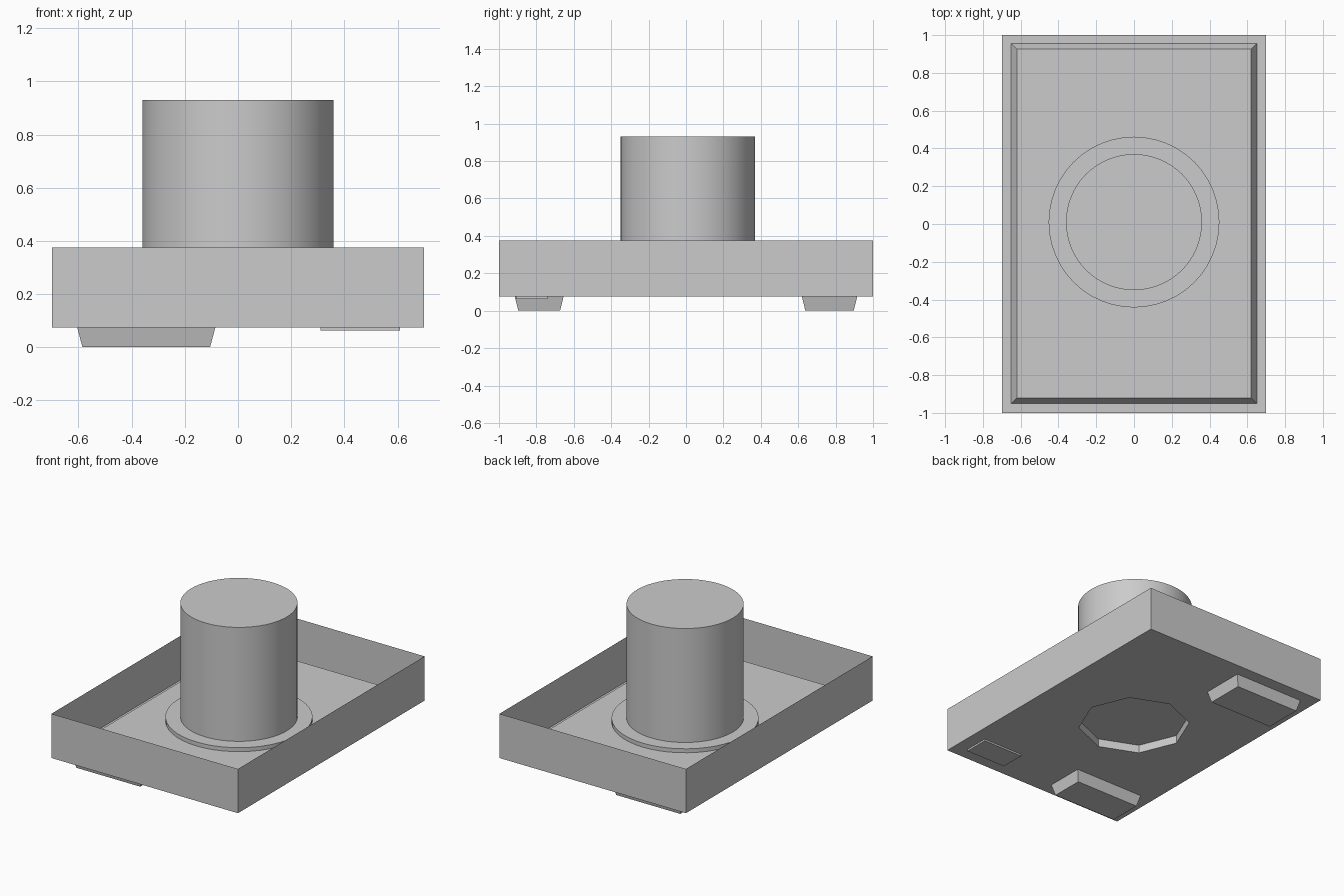
import bpy
import bmesh
import math

cube = bpy.data.objects.get("Cube")
if cube:
    bpy.data.objects.remove(cube, do_unlink=True)

# One plain grey for the whole model
GREY = (0.6, 0.6, 0.6, 1.0)
grey = bpy.data.materials.new("plain_grey")
grey.use_nodes = True
grey.diffuse_color = GREY
grey.node_tree.nodes["Principled BSDF"].inputs["Base Color"].default_value = GREY


def finish(name, bm, smooth=False):
    bmesh.ops.recalc_face_normals(bm, faces=bm.faces)
    mesh = bpy.data.meshes.new(name)
    bm.to_mesh(mesh)
    bm.free()
    mesh.materials.append(grey)
    obj = bpy.data.objects.new(name, mesh)
    bpy.context.collection.objects.link(obj)
    if smooth:
        bpy.ops.object.select_all(action="DESELECT")
        obj.select_set(True)
        bpy.context.view_layer.objects.active = obj
        bpy.ops.object.shade_smooth_by_angle(angle=math.radians(30))
    return obj


def rectangle(x0, x1, y0, y1, z):
    return [(x0, y0, z), (x1, y0, z), (x1, y1, z), (x0, y1, z)]


def polygon(radius, sides, z, y=0.0):
    step = 2 * math.pi / sides
    return [(radius * math.cos(i * step), y + radius * math.sin(i * step), z)
            for i in range(sides)]


def loop(bm, points):
    """Closed ring of vertices and edges."""
    verts = [bm.verts.new(p) for p in points]
    edges = [bm.edges.new((v, verts[i - 1])) for i, v in enumerate(verts)]
    return verts, edges


def skin(bm, lower, upper):
    """Side faces between two rings of equal length."""
    for i in range(len(lower)):
        bm.faces.new((lower[i - 1], lower[i], upper[i], upper[i - 1]))


def prism(name, lower, upper, cap_lower=True, smooth=False):
    bm = bmesh.new()
    low, _ = loop(bm, lower)
    up, _ = loop(bm, upper)
    skin(bm, low, up)
    bm.faces.new(up)
    if cap_lower:
        bm.faces.new(low[::-1])
    return finish(name, bm, smooth)


# Heights
BASE, RIM, PLATE, DISC, TOP = 0.075, 0.375, 0.13, 0.157, 0.93
CENTRE_Y = 0.01

# Open tray with thin walls and an eight-sided pocket in its underside
bm = bmesh.new()
outer, outer_edges = loop(bm, rectangle(-0.7, 0.7, -1, 1, BASE))
hole, hole_edges = loop(bm, polygon(0.35, 8, BASE))
bmesh.ops.triangle_fill(bm, edges=outer_edges + hole_edges,
                        use_beauty=True, normal=(0, 0, -1))
rim, _ = loop(bm, rectangle(-0.7, 0.7, -1, 1, RIM))
skin(bm, outer, rim)
ceiling, _ = loop(bm, polygon(0.35, 8, DISC - 0.004))
skin(bm, hole, ceiling)
bm.faces.new(ceiling)
finish("tray", bm)

# Raised floor panel with sloping edges
prism("floor_panel",
      rectangle(-0.65, 0.65, -0.95, 0.955, BASE),
      rectangle(-0.62, 0.62, -0.92, 0.927, PLATE), cap_lower=False)

# Flat disc and the round post standing on it
prism("base_disc", polygon(0.452, 48, PLATE, CENTRE_Y),
      polygon(0.452, 48, DISC, CENTRE_Y), cap_lower=False, smooth=True)
prism("post", polygon(0.36, 64, DISC, CENTRE_Y),
      polygon(0.36, 64, TOP, CENTRE_Y), smooth=True)

# Two tapered feet under the right side
for name, y0, y1 in (("front_foot", -0.915, -0.655), ("back_foot", 0.62, 0.915)):
    prism(name,
          rectangle(-0.585, -0.105, y0 + 0.018, y1 - 0.018, 0),
          rectangle(-0.605, -0.085, y0, y1, BASE))

# Thin pad under the front left corner
prism("corner_pad",
      rectangle(0.31, 0.61, -0.91, -0.74, 0.063),
      rectangle(0.31, 0.61, -0.91, -0.74, BASE))
